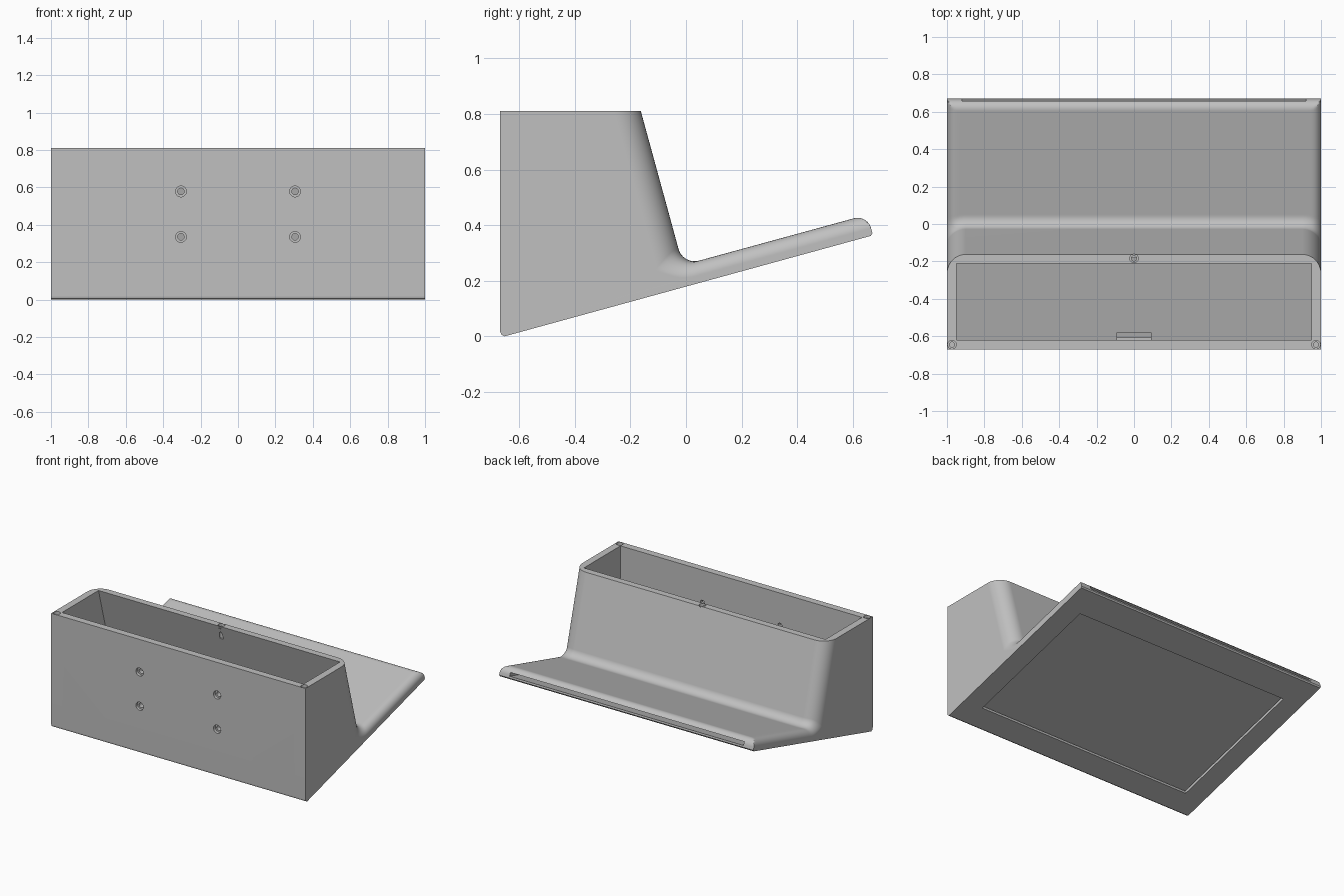
import bpy, bmesh, math
from mathutils import Matrix

if "Cube" in bpy.data.objects:
    bpy.data.objects.remove(bpy.data.objects["Cube"], do_unlink=True)

# Tilted frame: s runs up the base slope, n is normal to the base
TILT = math.radians(15.3)
C, S = math.cos(TILT), math.sin(TILT)
BOTTOM, DECK, END = 0.173, 0.25, 0.745     # base underside, deck top, rear edge
BACK, CORNER = 0.057, 0.10                 # rear wall of the box, its corner radius
FILLET, RIM = 0.06, 0.05                   # wall-to-deck fillet, deck edge rounding
TOP, FRONT = 0.81, -0.67


def to_yz(s, n):
    return (s * C - n * S, s * S + n * C)


def from_y(y, n):
    return (y + n * S) / C


def round_drop(d, r):
    """Height of a quarter round of radius r at distance d from its edge."""
    k = min(max(r - d, 0), r)
    return r - math.sqrt(max(r * r - k * k, 0))


def wall_start(x):
    k = max(abs(x) - (1 - CORNER), 0)
    return BACK - CORNER + math.sqrt(max(CORNER ** 2 - k * k, 0))


def deck_height(x, s):
    k = max(abs(x) - (1 - CORNER), 0)
    from_wall = math.hypot(k, s - BACK + CORNER) - CORNER
    edge = min(1 - abs(x), END - s)
    return DECK + round_drop(from_wall, FILLET) - round_drop(edge, RIM)


def section(x):
    """Side outline of the shell at one x position."""
    start = wall_start(x)
    pts = [(-0.652, 0.0), (-0.664, 0.006), (FRONT, 0.02), (FRONT, TOP)]
    pts.append(to_yz(start, (TOP - start * S) / C))
    stop = BACK + FILLET + 0.005
    row = [start + (stop - start) * (1 - math.cos(i * math.pi / 24)) for i in range(13)]
    row += [END - RIM + RIM * math.sin(i * math.pi / 20) for i in range(11)]
    pts += [to_yz(s, deck_height(x, s)) for s in row]
    pts += [to_yz(END, BOTTOM + 0.008), to_yz(END - 0.008, BOTTOM)]
    return pts


def finish(bm, name):
    bmesh.ops.recalc_face_normals(bm, faces=bm.faces)
    mesh = bpy.data.meshes.new(name)
    bm.to_mesh(mesh)
    bm.free()
    obj = bpy.data.objects.new(name, mesh)
    bpy.context.collection.objects.link(obj)
    return obj


def loft(name, xs, outline):
    bm = bmesh.new()
    rings = [[bm.verts.new((x, y, z)) for y, z in outline(x)] for x in xs]
    count = len(rings[0])
    for a, b in zip(rings, rings[1:]):
        for i in range(count):
            j = (i + 1) % count
            bm.faces.new((a[i], a[j], b[j], b[i]))
    bm.faces.new(rings[0])
    bm.faces.new(rings[-1])
    return finish(bm, name)


def block(name, half, pts):
    return loft(name, (-half, half), lambda x: pts)


def tilted_block(name, half, s0, s1, n0, n1):
    return block(name, half, [to_yz(s0, n0), to_yz(s1, n0), to_yz(s1, n1), to_yz(s0, n1)])


def peg(name, pos, radius, depth, along_y):
    """Cylinder cutter centred on a surface point."""
    bm = bmesh.new()
    turn = Matrix.Rotation(math.pi / 2, 4, "X") if along_y else Matrix()
    bmesh.ops.create_cone(bm, cap_ends=True, segments=20, radius1=radius, radius2=radius,
                          depth=depth * 2, matrix=Matrix.Translation(pos) @ turn)
    return finish(bm, name)


# Outer shell: box with rounded rear corners flowing into the sloped deck
side = [1 - CORNER + CORNER * math.sin(i * math.pi / 20) for i in range(11)]
shell = loft("holder_shell", [-x for x in reversed(side)] + side, section)

# Open compartment with a sloped floor
cutters = []
inner = BACK - 0.046
floor_s = from_y(-0.62, DECK)
cutters.append(block("compartment", 0.95, [
    to_yz(floor_s, DECK), to_yz(inner, DECK),
    to_yz(inner, 0.85), (-0.62, to_yz(inner, 0.85)[1])]))

# Slide-in pocket, its window in the underside, and the cable opening
cutters.append(tilted_block("pocket", 0.92, -0.59, END + 0.1, BOTTOM + 0.02, BOTTOM + 0.045))
cutters.append(tilted_block("window", 0.85, -0.47, 0.54, BOTTOM - 0.05, BOTTOM + 0.03))
cutters.append(block("cable_opening", 0.09, [
    (-0.619, 0.06), (-0.58, 0.06), (-0.58, 0.14), (-0.619, 0.14)]))

# Recessed screw holes in the front wall and the top rim
screws = [((x, FRONT, z), 0.029, True) for x in (-0.305, 0.305) for z in (0.335, 0.578)]
screws += [((x, y, TOP), 0.023, False)
           for x, y in ((-0.973, -0.645), (0.973, -0.645), (0, -0.184))]
for pos, radius, along_y in screws:
    cutters.append(peg("screw_head", pos, radius, 0.02, along_y))
    cutters.append(peg("screw_shaft", pos, radius * 0.6, 0.1, along_y))

for cutter in cutters:
    cutter.hide_render = True
    mod = shell.modifiers.new(cutter.name, "BOOLEAN")
    mod.operation, mod.solver, mod.object = "DIFFERENCE", "EXACT", cutter

# Bake the cuts and drop the cutters
bpy.context.view_layer.update()
graph = bpy.context.evaluated_depsgraph_get()
result = bpy.data.meshes.new_from_object(shell.evaluated_get(graph))
shell.modifiers.clear()
shell.data = result
for cutter in cutters:
    bpy.data.objects.remove(cutter, do_unlink=True)

# Single grey material
grey = bpy.data.materials.new("light_grey")
grey.use_nodes = True
colour = (0.53, 0.53, 0.53, 1)
grey.diffuse_color = colour
grey.node_tree.nodes["Principled BSDF"].inputs["Base Color"].default_value = colour
shell.data.materials.clear()
shell.data.materials.append(grey)

# Smooth rounds, sharp edges
bpy.ops.object.select_all(action="DESELECT")
shell.select_set(True)
bpy.context.view_layer.objects.active = shell
bpy.ops.object.shade_smooth_by_angle(angle=math.radians(30))
weighted = shell.modifiers.new("weighted_normals", "WEIGHTED_NORMAL")
weighted.keep_sharp = True
